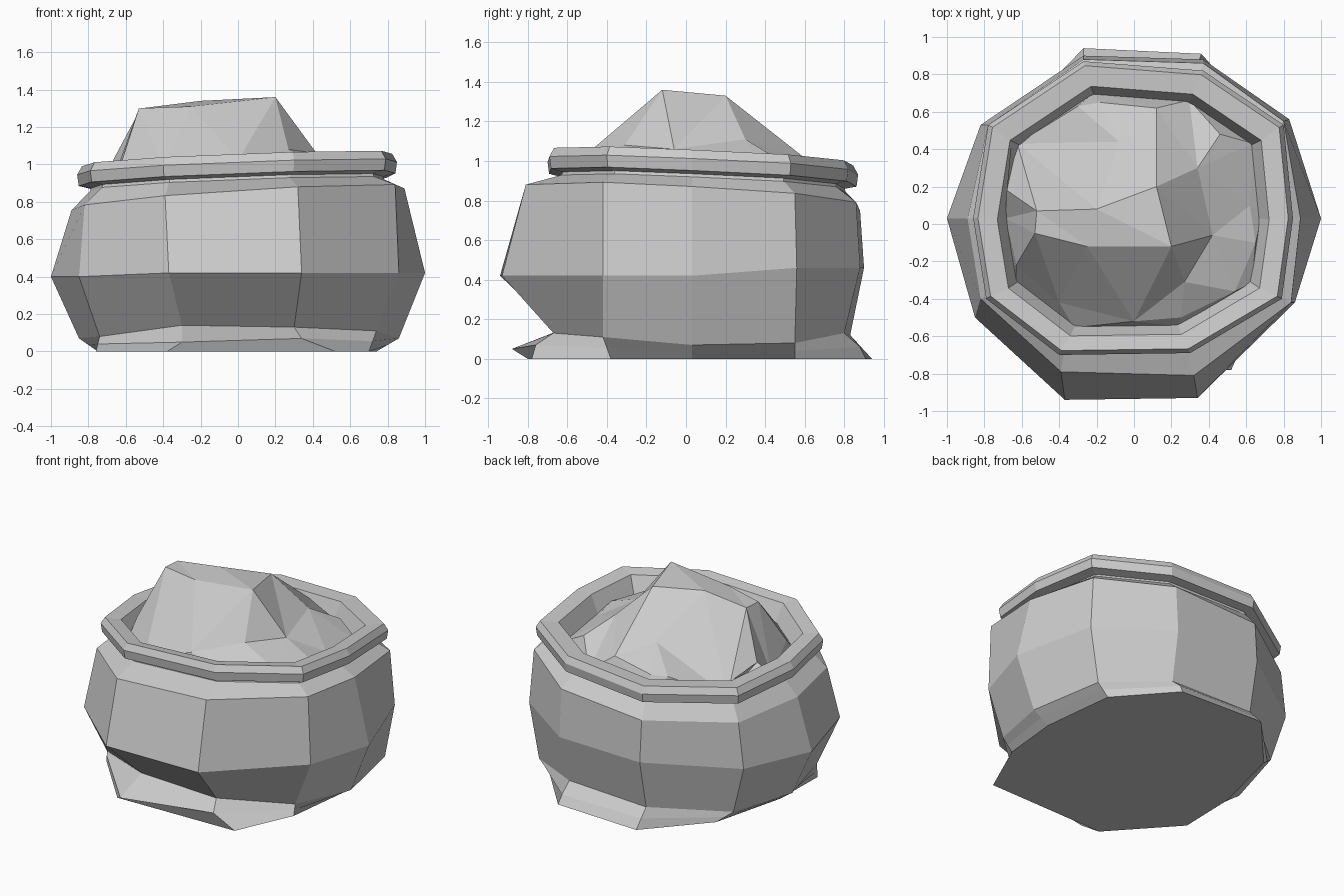
import bpy
from mathutils import Vector
from mathutils.geometry import delaunay_2d_cdt

if "Cube" in bpy.data.objects:
    bpy.data.objects.remove(bpy.data.objects["Cube"])


def make_object(name, verts, faces):
    mesh = bpy.data.meshes.new(name)
    mesh.from_pydata([tuple(v) for v in verts], [], faces)
    mesh.update()
    obj = bpy.data.objects.new(name, mesh)
    bpy.context.collection.objects.link(obj)
    return obj


def loft(name, rings, close=False, cap_bottom=False):
    """Bridge ten-sided rings, listed from bottom to top."""
    n = len(rings[0])
    verts = [v for r in rings for v in r]
    count = len(rings)
    faces = []
    for k in range(count if close else count - 1):
        a, b = k * n, (k + 1) % count * n
        faces += [(a + i, a + (i + 1) % n, b + (i + 1) % n, b + i) for i in range(n)]
    if cap_bottom:
        faces.append(tuple(reversed(range(n))))
    return make_object(name, verts, faces)


def tilted(points, scale, height, shift=0):
    """Scale an outline about the mouth centre and place it on the sagging plane."""
    out = []
    for x, y in points:
        sx, sy = x * scale, 0.08 + (y - 0.08) * scale + shift
        out.append((sx, sy, height + 0.04 * sx - 0.045 * sy))
    return out


# Sack body outlines, counter-clockwise from +x
base = [(.74, .03, 0), (.68, .55, 0), (.36, .91, 0), (-.27, .94, 0), (-.62, .55, 0),
        (-.75, .03, 0), (-.76, -.38, 0), (-.38, -.80, 0), (.52, -.78, 0), (.70, -.38, 0)]
lower = [(.86, .03, .07), (.76, .55, .08), (.35, .80, .13), (-.27, .83, .12), (-.72, .50, .08),
         (-.85, .03, .07), (-.74, -.40, .08), (-.30, -.65, .14), (.30, -.67, .13), (.74, -.42, .11)]
wide = [(1, .03, .42), (.83, .56, .46), (.37, .88, .46), (-.27, .90, .46), (-.82, .53, .42),
        (-1, .03, .40), (-.85, -.50, .40), (-.37, -.94, .42), (.34, -.93, .42), (.86, -.42, .42)]
shoulder = [(.89, .03), (.80, .55), (.37, .86), (-.27, .88), (-.78, .53),
            (-.89, .03), (-.82, -.40), (-.39, -.79), (.32, -.81), (.84, -.42)]
rim = [(.85, .03), (.80, .53), (.37, .82), (-.27, .87), (-.78, .53),
       (-.86, .03), (-.79, -.40), (-.40, -.70), (.30, -.69), (.79, -.40)]

# Folded cloth hem where the sack meets the floor
hem = [tuple(Vector(a).lerp(Vector(b), .5)) for a, b in zip(base, lower)]
hem[2] = (.35, .88, .06)
hem[7] = (-.30, -.88, .05)
hem[8] = (.34, -.76, .07)

shoulder_ring = [(x, y, .815 + .065 * x - .055 * y) for x, y in shoulder]
loft("sack_body", [base, hem, lower, wide, shoulder_ring, tilted(rim, .92, .89),
                   tilted(rim, .90, .95)], cap_bottom=True)

# Rolled rim with a slanted underside
loft("sack_rim", [tilted(rim, .91, .905), tilted(rim, .99, .92), tilted(rim, 1.0, .98),
                  tilted(rim, .97, 1.025), tilted(rim, .85, 1.015, -.015),
                  tilted(rim, .77, .87, -.01)],
     close=True)

# Heaped contents: faceted height field over scattered points
crest = [(-.53, -.05, 1.30), (-.25, -.12, 1.31), (.20, -.12, 1.36),
         (.12, .20, 1.33), (-.20, .08, 1.34), (-.52, .07, 1.30)]
slope = [(.34, .30, 1.11), (.42, -.06, 1.06), (.27, -.31, 1.08), (-.08, .44, 1.08),
         (-.06, .58, 1.01), (.12, .62, 1.0), (.46, .48, 1.0)]
foot = [(0, -.52, 1.02), (-.40, -.42, .98), (-.63, -.22, .99), (-.68, .18, 1.0),
        (-.66, .40, .97), (-.30, .63, .97), (-.18, .65, .96), (.65, -.10, .97),
        (.54, -.36, .98), (.25, -.50, .99), (.62, .10, .95)]
edge = tilted(rim, .80, .89, -.01)
points = crest + slope + foot + edge
result = delaunay_2d_cdt([Vector(p[:2]) for p in points], [], [], 0, 1e-5)
heights = [points[src[0]][2] for src in result[3]]
heap = [(v.x, v.y, z) for v, z in zip(result[0], heights)]
make_object("heaped_contents", heap, [tuple(f) for f in result[2]])
